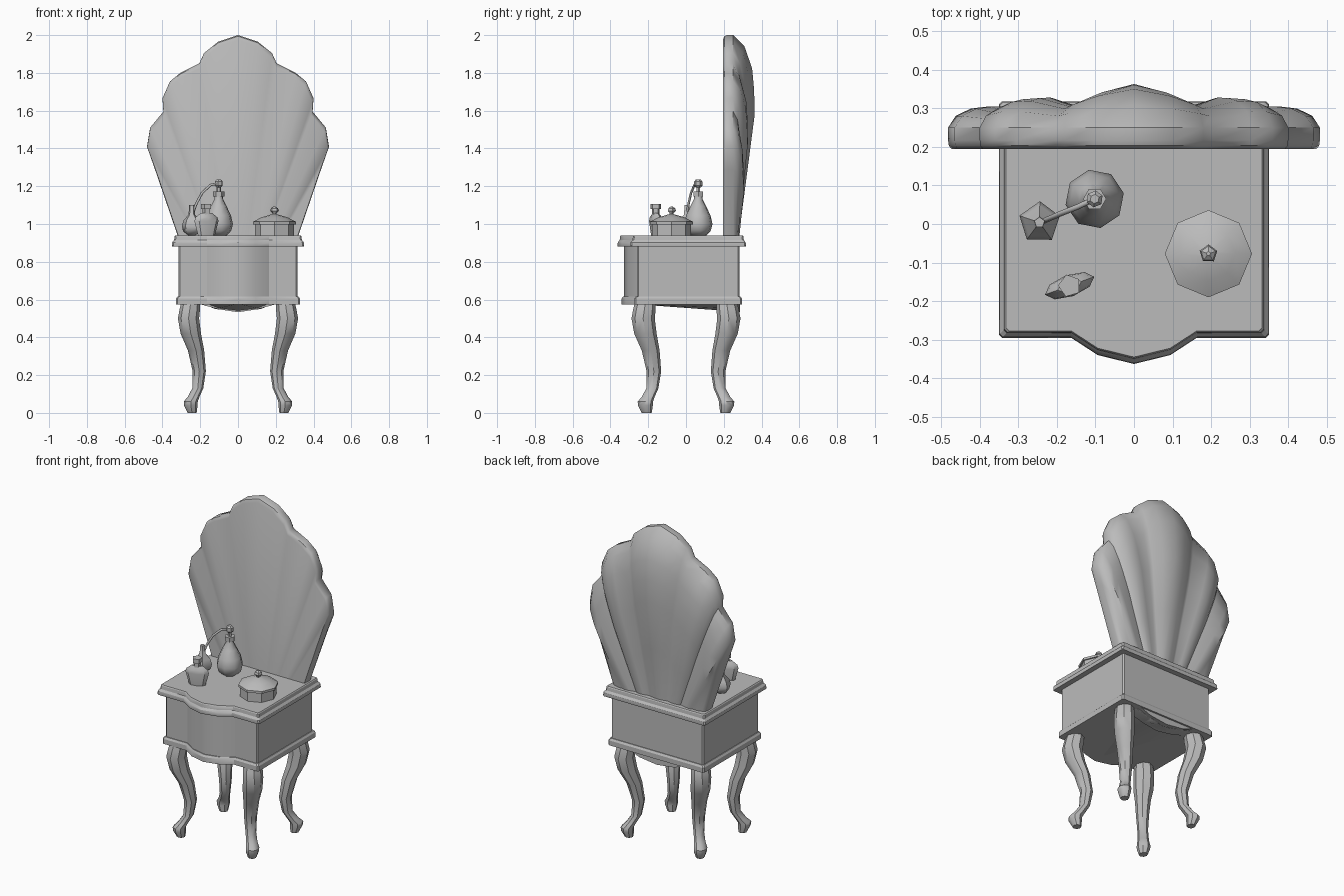
import bpy, bmesh, math
from mathutils import Vector

if "Cube" in bpy.data.objects:
    bpy.data.objects.remove(bpy.data.objects["Cube"])

grey = bpy.data.materials.new("plain_grey")
grey.diffuse_color = (0.5, 0.5, 0.5, 1)
grey.use_nodes = True
grey.node_tree.nodes["Principled BSDF"].inputs["Base Color"].default_value = grey.diffuse_color


def finish(name, bm, angle=35):
    bmesh.ops.remove_doubles(bm, verts=bm.verts, dist=0.0002)
    bmesh.ops.recalc_face_normals(bm, faces=bm.faces)
    me = bpy.data.meshes.new(name)
    bm.to_mesh(me)
    bm.free()
    me.materials.append(grey)
    me.shade_smooth()
    me.set_sharp_from_angle(angle=math.radians(angle))
    ob = bpy.data.objects.new(name, me)
    bpy.context.collection.objects.link(ob)
    return ob


def loft(name, rings, angle=35):
    """Skin a stack of equal-length closed rings and cap both ends."""
    bm = bmesh.new()
    rows = [[bm.verts.new(p) for p in ring] for ring in rings]
    n = len(rows[0])
    for a, b in zip(rows, rows[1:]):
        for i in range(n):
            j = (i + 1) % n
            bm.faces.new((a[i], a[j], b[j], b[i]))
    bm.faces.new(rows[0])
    bm.faces.new(rows[-1])
    return finish(name, bm, angle)


def lathe(name, centre, profile, sides, squash=1.0, turn=0.0, angle=35):
    """Turn (radius, z) pairs around a vertical axis."""
    rings = []
    for r, z in profile:
        ring = []
        for i in range(sides):
            a = 2 * math.pi * i / sides
            x, y = r * math.cos(a), r * math.sin(a) * squash
            ring.append((centre[0] + x * math.cos(turn) - y * math.sin(turn),
                         centre[1] + x * math.sin(turn) + y * math.cos(turn), z))
        rings.append(ring)
    return loft(name, rings, angle)


# Cabinet: every layer shares one serpentine-front outline, inset by d
def outline(d, z):
    w, f, b = 0.35 - d, -0.295 + d, 0.318 - d
    c = 0.008
    half = [(0, f - 0.068), (0.094, f - 0.045), (0.163, f), (w - c, f), (w, f + c), (w, b - c), (w - c, b)]
    pts = half + [(-x, y) for x, y in reversed(half[1:])]
    return [(x, y, z) for x, y in pts]


layers = {
    "table_top": [(0.03, 0.88), (0.002, 0.88), (0, 0.885), (0.002, 0.903), (0.012, 0.915), (0.014, 0.935), (0.018, 0.94)],
    "cabinet_body": [(0.035, 0.60), (0.035, 0.885)],
    "base_moulding": [(0.022, 0.575), (0.022, 0.605), (0.03, 0.617)],
}
for name, prof in layers.items():
    loft(name, [outline(d, z) for d, z in prof], 30)

# Shallow wedge beneath the cabinet
bm = bmesh.new()
tip = bm.verts.new((0, -0.29, 0.577))
arc = [bm.verts.new((x, 0.285, z)) for x, z in
       [(-0.19, 0.577), (-0.12, 0.55), (0, 0.535), (0.12, 0.55), (0.19, 0.577)]]
for a, b in zip(arc, arc[1:]):
    bm.faces.new((tip, a, b))
bm.faces.new(arc)
bm.faces.new((tip, arc[0], arc[-1]))
finish("underside_wedge", bm)

# Cabriole legs: (z, distance from centre, radius)
leg = [(0.60, 0.248, 0.048), (0.55, 0.255, 0.054), (0.50, 0.262, 0.056), (0.42, 0.25, 0.054),
       (0.33, 0.222, 0.043), (0.22, 0.205, 0.035), (0.13, 0.213, 0.029), (0.085, 0.235, 0.031),
       (0.06, 0.25, 0.037), (0.04, 0.25, 0.036), (0.0, 0.243, 0.024)]
for side, sx in (("left", -1), ("right", 1)):
    for end, sy in (("front", -1), ("back", 1)):
        rings = []
        for z, c, r in leg:
            rings.append([(sx * (c + r * math.cos(k * math.pi / 4)),
                           sy * (c - 0.035 + r * 1.1 * math.sin(k * math.pi / 4)), z) for k in range(8)])
        loft(f"{end}_{side}_leg", rings, 40)

# Shell-shaped mirror: rim points (x, z, bulge) fanned out from a low hub
half = [(0, 2.0, 0.168), (0.105, 1.965, 0.148), (0.18, 1.905, 0.122), (0.205, 1.85, 0.11),
        (0.305, 1.80, 0.133), (0.36, 1.755, 0.13), (0.40, 1.665, 0.112), (0.395, 1.595, 0.095),
        (0.465, 1.51, 0.11), (0.482, 1.41, 0.11), (0.44, 1.29, 0.092), (0.32, 0.94, 0.075),
        (0.20, 0.575, 0.068), (0.10, 0.548, 0.068)]
rim = [(-x, z, b) for x, z, b in reversed(half[1:])] + half
hub_z, front_y = 0.533, 0.195


def shell_row(t, depth):
    """depth(bulge) gives how far behind the front plane the row lies."""
    return [(x * t, front_y + depth(b), hub_z + (z - hub_z) * t) for x, z, b in rim]


rows = [shell_row(0.982, lambda b: 0), shell_row(0.996, lambda b: 0.008),
        shell_row(1, lambda b: 0.022), shell_row(1, lambda b: 0.055)]
for t, g in [(0.96, 0.5), (0.88, 0.88), (0.8, 0.98), (0.71, 1), (0.5, 0.63), (0.27, 0.22), (0.02, 0.12)]:
    rows.append(shell_row(t, lambda b, g=g: 0.06 + (b - 0.06) * g))
bm = bmesh.new()
grid = [[bm.verts.new(p) for p in row] for row in rows]
n = len(rim)
for a, b in zip(grid, grid[1:]):
    for i in range(n - 1):
        bm.faces.new((a[i], a[i + 1], b[i + 1], b[i]))
front_hub = bm.verts.new((0, front_y, hub_z))
for i in range(n - 1):
    bm.faces.new((front_hub, grid[0][i], grid[0][i + 1]))
# close the narrow seam at the very bottom
bmesh.ops.holes_fill(bm, edges=[e for e in bm.edges if e.is_boundary], sides=0)
finish("shell_mirror", bm, 45)

# Round powder box with lid and knob
box = (0.193, -0.077)
lathe("powder_box", box, [(0.104, 0.94), (0.104, 1.005)], 8, angle=30)
lathe("powder_box_lid", box, [(0.113, 0.998), (0.113, 1.012), (0.07, 1.035), (0.012, 1.052)], 8, angle=30)
lathe("lid_knob", box, [(0.009, 1.045), (0.012, 1.058), (0.024, 1.07), (0.02, 1.083), (0.006, 1.092)], 5, turn=0.3)

# Tall perfume bottle with collar and spray head
tall = (-0.102, 0.065)
lathe("perfume_bottle", tall, [(0.045, 0.94), (0.068, 0.965), (0.077, 1.0), (0.066, 1.045),
                               (0.042, 1.095), (0.024, 1.13), (0.022, 1.15)], 8, turn=0.2, angle=50)
lathe("bottle_collar", tall, [(0.03, 1.145), (0.03, 1.172)], 6)
lathe("spray_stem", tall, [(0.011, 1.17), (0.011, 1.2)], 6)
lathe("spray_head", tall, [(0.012, 1.193), (0.022, 1.203), (0.022, 1.225), (0.012, 1.236)], 6, turn=0.4)

# Squeeze bulb and the curved tube joining it to the spray head
lathe("squeeze_bulb", (-0.245, 0.004), [(0.02, 0.94), (0.048, 0.96), (0.055, 0.99), (0.045, 1.02),
                                        (0.018, 1.05), (0.014, 1.10)], 5, turn=0.3, angle=50)
curve = bpy.data.curves.new("spray_tube", "CURVE")
curve.dimensions = "3D"
curve.bevel_depth = 0.007
curve.bevel_resolution = 1
path = [(-0.102, 0.065, 1.215), (-0.145, 0.045, 1.207), (-0.19, 0.027, 1.165),
        (-0.22, 0.014, 1.11), (-0.238, 0.006, 1.06)]
spline = curve.splines.new("POLY")
spline.points.add(len(path) - 1)
for point, co in zip(spline.points, path):
    point.co = (*co, 1)
curve.materials.append(grey)
bpy.context.collection.objects.link(bpy.data.objects.new("spray_tube", curve))

# Small flat flask with a stopper
flask = (-0.167, -0.16)
lathe("flat_flask", flask, [(0.048, 0.94), (0.068, 1.015), (0.062, 1.035), (0.032, 1.058)], 8,
      squash=0.42, turn=0.35)
lathe("flask_neck", flask, [(0.02, 1.05), (0.02, 1.085)], 5, turn=0.6)
lathe("flask_stopper", flask, [(0.03, 1.08), (0.03, 1.106)], 5, turn=0.6)
